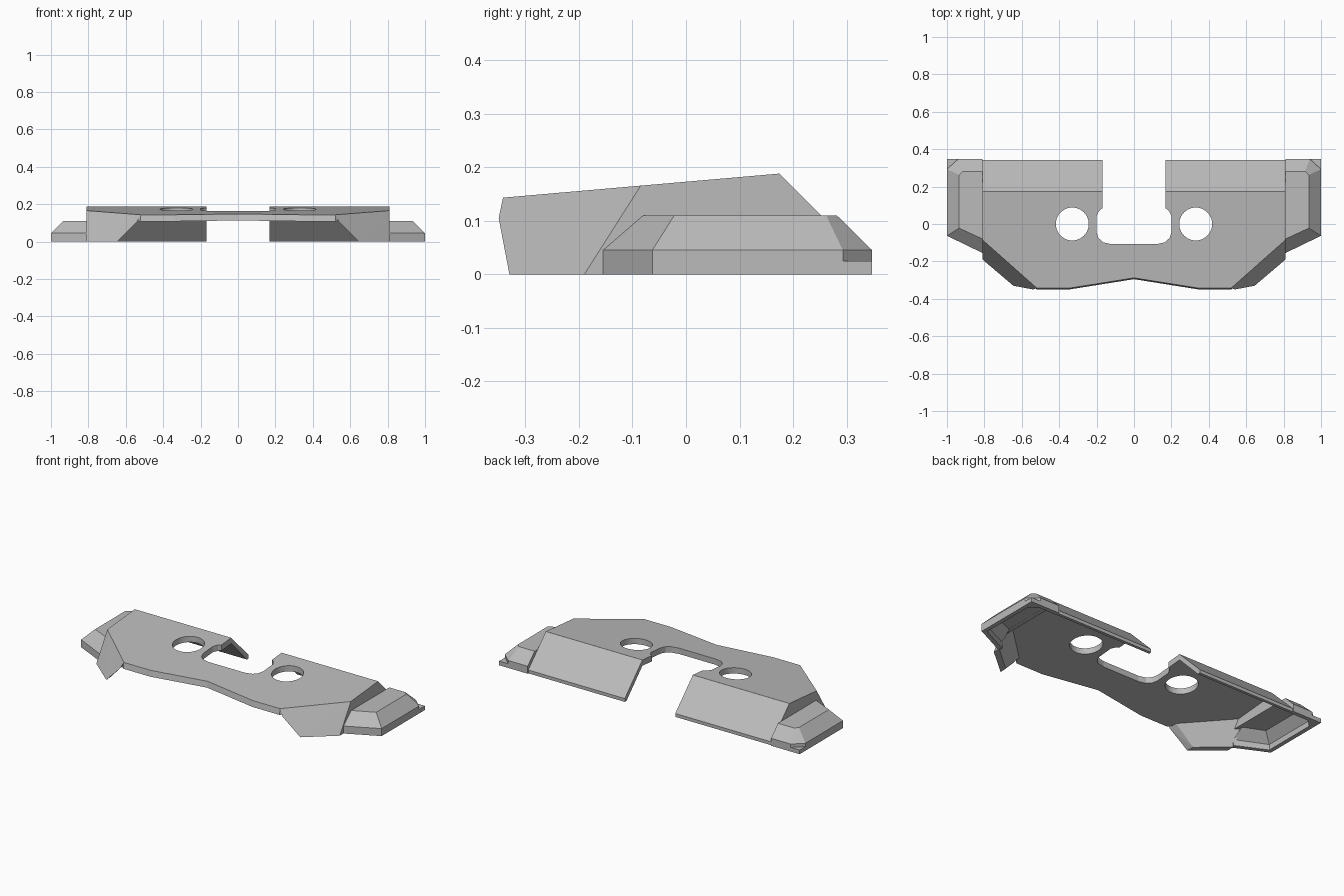
import bpy, bmesh, math
from mathutils import Vector

if "Cube" in bpy.data.objects:
    bpy.data.objects.remove(bpy.data.objects["Cube"], do_unlink=True)

# One plain grey material for everything
GREY = (0.5, 0.5, 0.5, 1)
grey = bpy.data.materials.new("plain grey")
grey.use_nodes = True
grey.diffuse_color = GREY
grey.node_tree.nodes["Principled BSDF"].inputs["Base Color"].default_value = GREY


def finish(name, bm, mirror=True):
    bmesh.ops.recalc_face_normals(bm, faces=bm.faces)
    mesh = bpy.data.meshes.new(name)
    bm.to_mesh(mesh)
    bm.free()
    mesh.materials.append(grey)
    obj = bpy.data.objects.new(name, mesh)
    bpy.context.collection.objects.link(obj)
    if mirror:
        obj.modifiers.new("Mirror", 'MIRROR').use_mirror_merge = False
    return obj


def hull(name, points):
    bm = bmesh.new()
    verts = [bm.verts.new(p) for p in points]
    bmesh.ops.convex_hull(bm, input=verts)
    bmesh.ops.dissolve_limit(bm, angle_limit=0.01, verts=bm.verts, edges=bm.edges)
    return finish(name, bm)


def extrude_x(name, profile, x0, x1):
    return hull(name, [(x, y, z) for x in (x0, x1) for y, z in profile])


def plate_z(y):
    return 0.173 + 0.087 * y


# Sloping top plate with a notched front and a rounded slot open to the rear
THICK = 0.035
slot = [(0.168, 0.175), (0.168, 0.085), (0.185, 0.072), (0.2, 0.045), (0.2, -0.045),
        (0.19, -0.075), (0.165, -0.098), (0.12, -0.108)]
outer = [(0.34, -0.342), (0.52, -0.342), (0.81, -0.085), (0.81, 0.175)]
half = outer + slot
outline = [(0, -0.288)] + half + [(-x, y) for x, y in reversed(half)]
bm = bmesh.new()
top = [bm.verts.new((x, y, plate_z(y))) for x, y in outline]
bottom = [bm.verts.new((x, y - (0.007 if y < -0.2 else 0), plate_z(y) - THICK))
          for x, y in outline]
bm.faces.new(top)
bm.faces.new(bottom[::-1])
for i in range(len(top)):
    j = (i + 1) % len(top)
    bm.faces.new((top[j], top[i], bottom[i], bottom[j]))
plate = finish("top_plate", bm, mirror=False)

# Round holes through the plate
bm = bmesh.new()
bmesh.ops.create_cone(bm, cap_ends=True, segments=40, radius1=0.088, radius2=0.088, depth=0.5)
bmesh.ops.translate(bm, verts=bm.verts, vec=(0.33, 0, 0.17))
cutter = finish("hole_cutter", bm)
cutter.hide_render = True
cut = plate.modifiers.new("Holes", 'BOOLEAN')
cut.object = cutter
cut.solver = 'EXACT'
cut_mesh = bpy.data.meshes.new_from_object(
    plate.evaluated_get(bpy.context.evaluated_depsgraph_get()))
plate.modifiers.clear()
plate.data = cut_mesh
bpy.data.objects.remove(cutter, do_unlink=True)

# Rear flaps sloping to the ground
extrude_x("rear_flap", [(0.175, 0.188), (0.342, 0.02), (0.342, 0),
                        (0.325, 0), (0.175, 0.153)], 0.168, 0.81)

# Short side walls above the pods
extrude_x("side_wall", [(-0.085, 0.165), (0.175, 0.188), (0.275, 0.085), (-0.13, 0.085)],
          0.785, 0.81)

# Slanted front corner wings
hull("front_wing", [
    (0.52, -0.342, 0.143), (0.81, -0.085, 0.165), (0.81, -0.19, 0),
    (0.645, -0.33, 0), (0.54, -0.35, 0.105),
    (0.54, -0.30, 0.115), (0.81, -0.04, 0.15), (0.81, -0.145, 0),
    (0.648, -0.285, 0), (0.55, -0.30, 0.105)])

# Hollow side pods: vertical skirt, sloped band and flat roof
skirt = [(0.81, -0.155), (1, -0.063), (1, 0.293), (0.94, 0.348), (0.81, 0.348)]
roof = [(0.81, -0.08), (0.935, -0.022), (0.935, 0.262), (0.915, 0.282), (0.81, 0.282)]
bm = bmesh.new()
rings = [[bm.verts.new((x, y, z)) for x, y in ring]
         for ring, z in ((skirt, 0), (skirt, 0.045), (roof, 0.11))]
for low, high in zip(rings, rings[1:]):
    for i in range(len(low) - 1):
        bm.faces.new((low[i], low[i + 1], high[i + 1], high[i]))
bm.faces.new(rings[-1])
pod = finish("side_pod", bm, mirror=False)
if pod.data.polygons[-1].normal.z < 0:
    pod.data.flip_normals()
shell = pod.modifiers.new("Shell", 'SOLIDIFY')
shell.thickness = 0.025
shell.offset = -1
shell.use_even_offset = True
pod.modifiers.new("Mirror", 'MIRROR').use_mirror_merge = False

# Low ledge filling the rear outer corner of each pod
hull("corner_ledge", [(x, y, z) for z in (0, 0.025)
                      for x, y in ((1, 0.293), (1, 0.348), (0.94, 0.348))])
